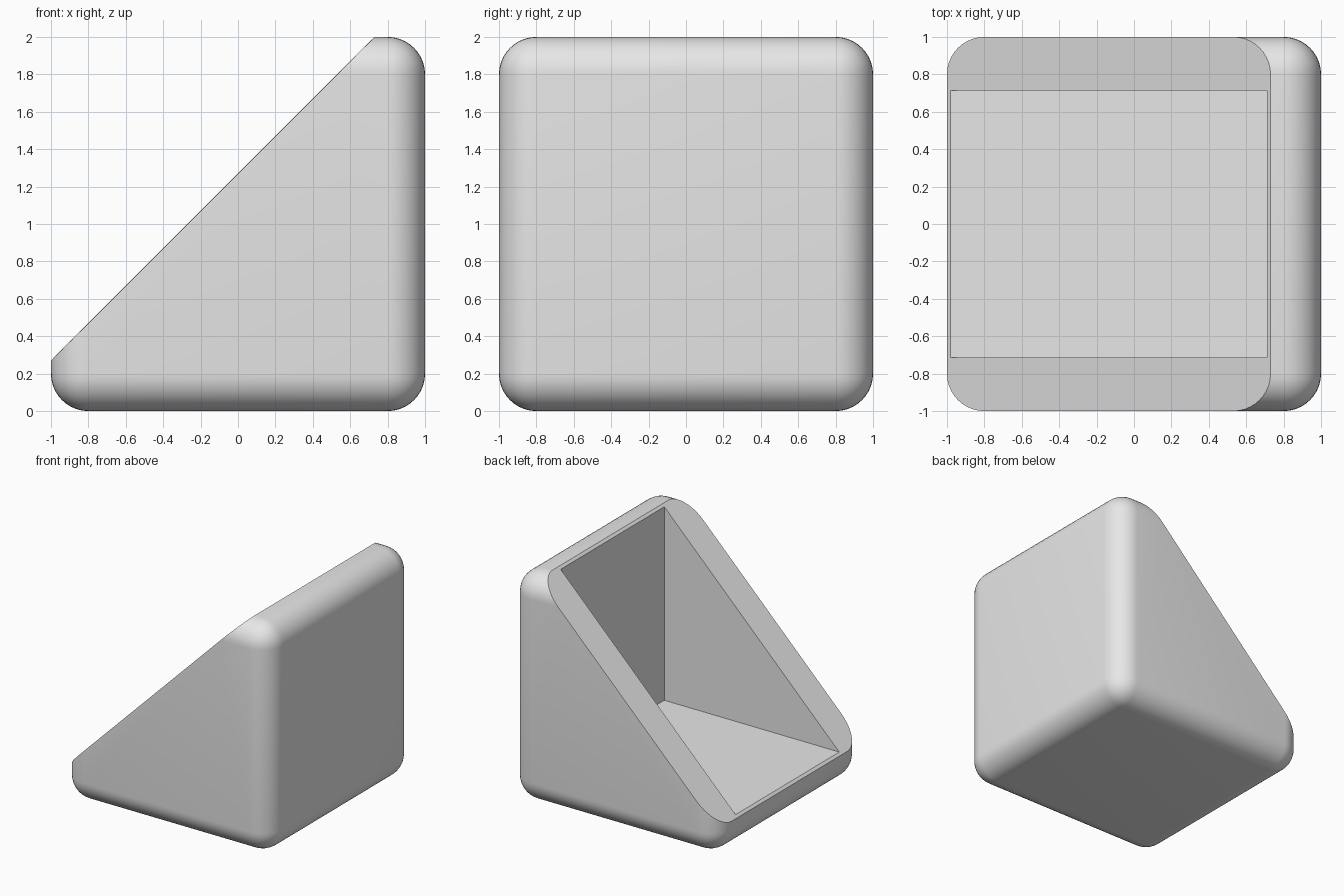
import bpy, bmesh, math
from mathutils import Matrix, Vector

cube = bpy.data.objects.get("Cube")
if cube:
    bpy.data.objects.remove(cube, do_unlink=True)

# Single plain grey
grey = bpy.data.materials.new("light grey")
grey.use_nodes = True
colour = (0.8, 0.8, 0.8, 1)
grey.diffuse_color = colour
grey.node_tree.nodes["Principled BSDF"].inputs["Base Color"].default_value = colour

ROUND = 0.2      # corner radius
RISE = 1.27      # sloped opening lies on z = x + RISE


def box(bm, low, high):
    """Add a box between two opposite corners."""
    low, high = Vector(low), Vector(high)
    place = Matrix.Translation((low + high) / 2) @ Matrix.Diagonal((*(high - low), 1))
    bmesh.ops.create_cube(bm, size=1, matrix=place)


def make_object(name, bm):
    bmesh.ops.recalc_face_normals(bm, faces=bm.faces)
    mesh = bpy.data.meshes.new(name)
    bm.to_mesh(mesh)
    bm.free()
    mesh.materials.append(grey)
    obj = bpy.data.objects.new(name, mesh)
    bpy.context.collection.objects.link(obj)
    return obj


# Rounded block, sliced along the slope
bm = bmesh.new()
box(bm, (-1, -1, 0), (1, 1, 2))
bmesh.ops.bevel(bm, geom=bm.edges[:], offset=ROUND, offset_type='OFFSET',
                segments=10, profile=0.5, affect='EDGES')
cut = bmesh.ops.bisect_plane(bm, geom=bm.verts[:] + bm.edges[:] + bm.faces[:], dist=1e-5,
                             plane_co=(0, 0, RISE), plane_no=(-1, 0, 1), clear_outer=True)
rim = [e for e in cut["geom_cut"] if isinstance(e, bmesh.types.BMEdge)]
bmesh.ops.contextual_create(bm, geom=rim)
holder = make_object("sloped_holder", bm)

# Square-cornered pocket opening onto the slope
bm = bmesh.new()
box(bm, (-2, -0.715, 0.29), (0.71, 0.715, 3))
pocket = make_object("pocket_cutter", bm)
pocket.hide_render = True

hollow = holder.modifiers.new("pocket", 'BOOLEAN')
hollow.operation = 'DIFFERENCE'
hollow.solver = 'EXACT'
hollow.object = pocket

# Apply the cut, then smooth the rounded edges only
for obj in bpy.context.selected_objects:
    obj.select_set(False)
bpy.context.view_layer.objects.active = holder
holder.select_set(True)
bpy.ops.object.modifier_apply(modifier=hollow.name)
bpy.data.objects.remove(pocket, do_unlink=True)
bpy.ops.object.shade_smooth_by_angle(angle=math.radians(30))
